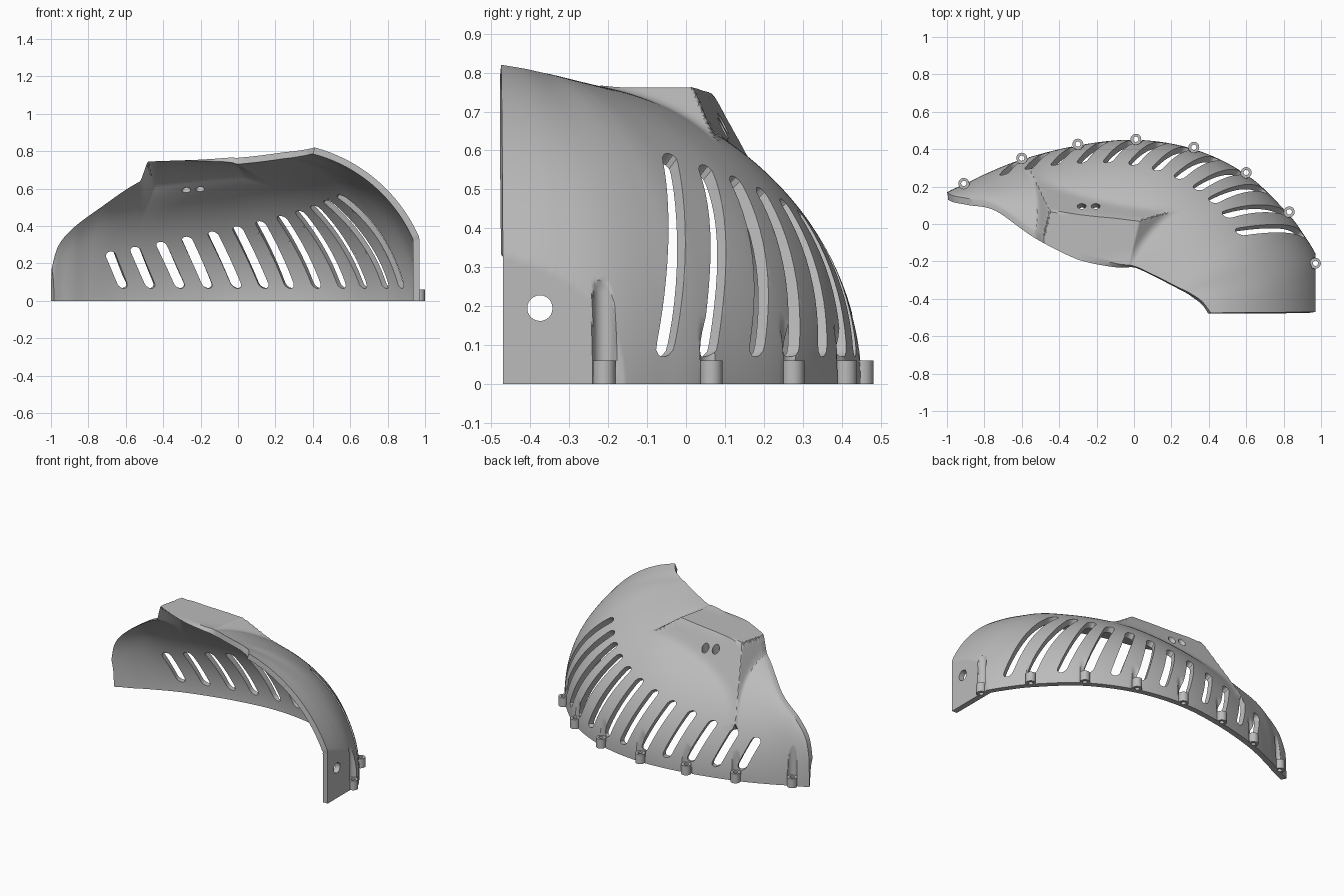
import bpy, bmesh, math
from mathutils import Vector
from mathutils.geometry import delaunay_2d_cdt

if "Cube" in bpy.data.objects:
    bpy.data.objects.remove(bpy.data.objects["Cube"], do_unlink=True)

grey = bpy.data.materials.new("plain_grey")
grey.use_nodes = True
COLOUR = (0.5, 0.5, 0.5, 1)
grey.diffuse_color = COLOUR
grey.node_tree.nodes["Principled BSDF"].inputs["Base Color"].default_value = COLOUR

# Stations along the guard: base x, y, then rim x, y, z, then arc in degrees
STATIONS = [
    (1.04, -.47, .41, -.475, .82, 75), (1.02, -.32, .365, -.415, .81, 78),
    (.985, -.19, .3, -.37, .8, 82), (.91, -.06, .25, -.345, .795, 85),
    (.81, .07, .2, -.32, .788, 85), (.6, .265, .1, -.27, .775, 83),
    (.32, .4, 0, -.225, .765, 80), (.01, .45, -.1, -.21, .755, 77),
    (-.3, .42, -.3, -.155, .72, 75), (-.6, .345, -.53, -.04, .635, 75),
    (-.8, .265, -.74, .105, .495, 75), (-.9, .215, -.88, .135, .39, 75),
    (-.96, .19, -.96, .15, .295, 75), (-1.0, .17, -.995, .165, .18, 75)]
SPANS = len(STATIONS) - 1
SIDE_X, THICK = .97, .035
SCREWS = [(.97, -.21), (.83, .065), (.6, .275), (.32, .41), (.01, .453),
          (-.3, .427), (-.6, .352), (-.91, .217)]
BOSS_R, HOLE_R = .029, .014


def station(u):
    """Smooth interpolation between stations, u from 0 to SPANS."""
    i = max(0, min(int(u), SPANS - 1))
    t = u - i
    a, b, c, d = (STATIONS[max(0, min(i + k, SPANS))] for k in (-1, 0, 1, 2))
    return [q + .5 * t * (r - p + t * (2*p - 5*q + 4*r - s + t * (3*q - p - 3*r + s)))
            for p, q, r, s in zip(a, b, c, d)]


def dome(u, v):
    """Outer surface; v runs from the base (0) to the rim (1)."""
    bx, by, rx, ry, rz, degrees = station(u)
    arc = math.radians(degrees)
    f = (1 - math.cos(v * arc)) / (1 - math.cos(arc))
    z = rz * math.sin(v * arc) / math.sin(arc)
    return Vector((min(bx + (rx - bx) * f, SIDE_X), by + (ry - by) * f, z))


def slopes(u, v):
    e = .005
    return ((dome(u + e, v) - dome(u - e, v)) / (2 * e),
            (dome(u, v + e) - dome(u, v - e)) / (2 * e))


def shift(u, v, axes, da, db):
    """Surface parameters after moving by da, db along two world axes."""
    a, b = axes
    du, dv = slopes(u, v)
    det = du[a] * dv[b] - du[b] * dv[a]
    return (u + (da * dv[b] - db * dv[a]) / det, v + (db * du[a] - da * du[b]) / det)


SAMPLES = [(dome(i / 10, j / 60), i / 10, j / 60)
           for i in range(1, SPANS * 10) for j in range(1, 60)]


def locate(axes, a, b):
    """Surface parameters of the point with the given two coordinates."""
    m, n = axes
    _, u, v = min(SAMPLES, key=lambda s: (s[0][m] - a) ** 2 + (s[0][n] - b) ** 2)
    for _ in range(2):
        p = dome(u, v)
        u, v = shift(u, v, axes, a - p[m], b - p[n])
    return u, v


def slot_outline(start, end):
    """Rounded slot between two surface points."""
    rows, half = 18, .028
    length = (dome(*end) - dome(*start)).length
    right, left = [], []
    for i in range(rows + 1):
        t = (1 - math.cos(math.pi * i / rows)) / 2
        u, v = (s + (e - s) * t for s, e in zip(start, end))
        d = min(1, min(t, 1 - t) * length / half)
        w = half * max(.2, math.sqrt(1 - (1 - d) ** 2)) / slopes(u, v)[0].length
        right.append((u + w, v))
        left.append((u - w, v))
    return right + left[::-1]


def hole_outline(axes, centre, ra, rb):
    u, v = locate(axes, *centre)
    angles = [k * math.pi / 12 for k in range(24)]
    return [shift(u, v, axes, ra * math.cos(t), rb * math.sin(t)) for t in angles]


def mount_lift(p):
    """Rise from the dome to the flat-topped mount, with soft creases."""
    if p.x > .3 or p.z < .3:
        return 0
    top = .753 + .034 * (p.x + .25)
    back = p.y - (.022 - .106 * p.x)
    right = p.x - (.025 + .23 * p.y)
    left = (-.468 + .24 * p.y) - p.x
    rise = top - max(0, 1.9 * back, .8 * right, 2.5 * left) - p.z
    soft = .02
    return max(rise, 0) if abs(rise) > soft else (rise + soft) ** 2 / (4 * soft)


# Inward direction at each screw, for the upright channels above the bosses
channels = []
for x, y in SCREWS:
    u = min((i / 20 for i in range(SPANS * 20)),
            key=lambda s: (dome(s, 0).xy - Vector((x, y))).length)
    along = slopes(u, .01)[0].xy.normalized()
    channels.append((Vector((x, y)), along, Vector((-along.y, along.x))))


def press_channels(p):
    if p.z < .28:
        r = BOSS_R * math.sqrt(1 - max(0, (p.z - .25) / .03) ** 2)
        for centre, along, inward in channels:
            d = p.xy - centre
            a, b = d.dot(along), d.dot(inward)
            if abs(a) < r and abs(b) < .1:
                p += (inward * max(0, math.sqrt(r * r - a * a) - b)).to_3d()


def new_object(name, bm):
    mesh = bpy.data.meshes.new(name)
    bm.to_mesh(mesh)
    bm.free()
    mesh.materials.append(grey)
    ob = bpy.data.objects.new(name, mesh)
    bpy.context.collection.objects.link(ob)
    return ob


# Openings: slanted vents, side hole and two mount holes
BOTTOM_X = (.905, .82, .7, .58, .44, .29, .15, 0, -.16, -.31, -.47, -.62)
TOP_X = (.55, .48, .41, .33, .23, .115, -.01, -.145, -.285, -.425, -.565, -.7)
FRONT, SIDE, PLAN = (0, 2), (1, 2), (0, 1)
openings = [slot_outline(locate(FRONT, xb, .07), locate(FRONT, xt, .592 - .029 * k))
            for k, (xb, xt) in enumerate(zip(BOTTOM_X, TOP_X))]
openings.append(hole_outline(SIDE, (-.375, .195), .033, .033))
openings += [hole_outline(PLAN, (x, .095), .024, .014) for x in (-.28, -.205)]

# Curved shell: triangulate the unrolled sheet around the openings, then bend it
NU, NV, STRETCH = SPANS * 28, 72, 5
flat = [Vector((i * SPANS / NU, j * STRETCH / NV))
        for i in range(NU + 1) for j in range(NV + 1)]
loops = []
for outline in openings:
    loops.append(list(range(len(flat), len(flat) + len(outline))))
    flat += [Vector((u, v * STRETCH)) for u, v in outline]
points, _, tris, _, _, inside = delaunay_2d_cdt(flat, [], loops, 0, 1e-5)
bm = bmesh.new()
outer = [bm.verts.new(dome(p.x, p.y / STRETCH)) for p in points]
for tri, hit in zip(tris, inside):
    if not hit:
        bm.faces.new([outer[k] for k in tri])
bm.normal_update()

# Inner skin, turning level with the rim along the right half
skin = list(bm.faces)
border = [(lp.vert, lp.link_loop_next.vert) for f in skin for lp in f.loops
          if lp.edge.is_boundary]
inner = {}
for vert, p in zip(outer, points):
    v = p.y / STRETCH
    level = max(0, min(1, (p.x - 6) / 2)) * v ** 8
    lift = mount_lift(vert.co)
    drop = vert.normal.lerp(Vector((0, 1, 0)), level) * THICK
    co = vert.co - drop + Vector((0, 0, lift * v ** 6))
    inner[vert] = bm.verts.new((max(co.x, -1), max(co.y, -.478), max(co.z, 0)))
    vert.co.z += lift
    press_channels(vert.co)
for f in skin:
    bm.faces.new([inner[v] for v in reversed(f.verts)])
for a, b in border:
    bm.faces.new((b, a, inner[a], inner[b]))
bmesh.ops.delete(bm, geom=[v for v in bm.verts if not v.link_faces], context='VERTS')
parts = [new_object("guard_shell", bm)]

# Screw bosses: short tubes on the base edge
for k, (x, y) in enumerate(SCREWS):
    bm = bmesh.new()
    rings = [[bm.verts.new((x + r * math.cos(a * math.pi / 16),
                            y + r * math.sin(a * math.pi / 16), z))
              for a in range(32)]
             for r, z in ((BOSS_R, 0), (BOSS_R, .06), (HOLE_R, .06), (HOLE_R, 0))]
    for a, b in zip(rings, rings[1:] + rings[:1]):
        for m in range(32):
            bm.faces.new((a[m], a[(m+1) % 32], b[(m+1) % 32], b[m]))
    parts.append(new_object(f"screw_boss_{k + 1}", bm))

for ob in parts:
    bpy.ops.object.select_all(action='DESELECT')
    ob.select_set(True)
    bpy.context.view_layer.objects.active = ob
    bpy.ops.object.shade_smooth_by_angle(angle=math.radians(32))
